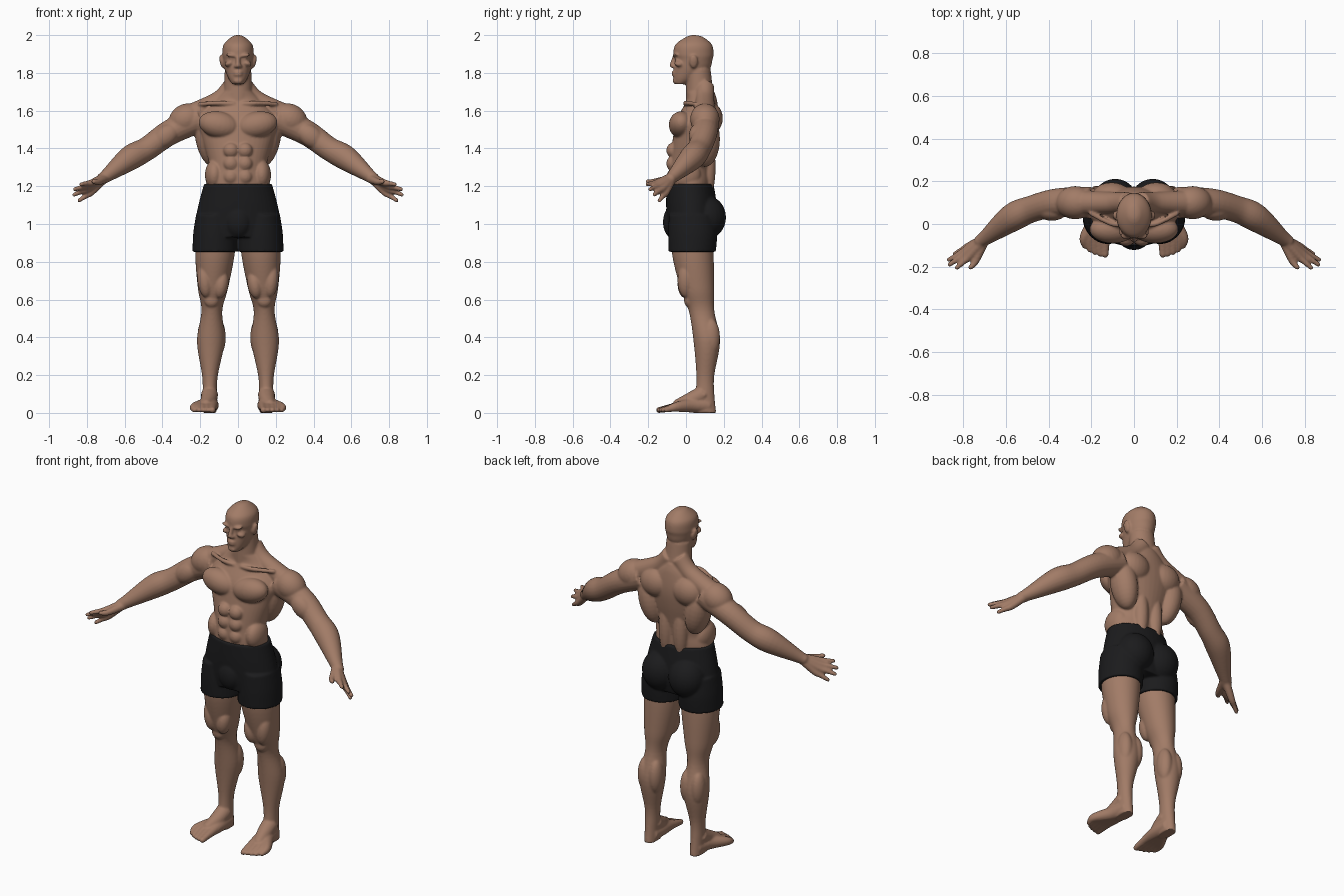
import bpy, bmesh
from math import cos, sin, pi
from mathutils import Vector, Matrix

cube = bpy.data.objects.get("Cube")
if cube:
    bpy.data.objects.remove(cube, do_unlink=True)


def material(name, colour, roughness):
    mat = bpy.data.materials.new(name)
    mat.use_nodes = True
    mat.diffuse_color = (*colour, 1)
    mat.roughness = roughness
    shader = mat.node_tree.nodes["Principled BSDF"]
    shader.inputs["Base Color"].default_value = (*colour, 1)
    shader.inputs["Roughness"].default_value = roughness
    return mat


def spline(keys, steps=6):
    """Smooth curve through key vectors of any length."""
    points = [Vector(key) for key in keys]
    last = len(points) - 1
    curve = []
    for i in range(last):
        start, end = points[i], points[i + 1]
        leave = (end - points[max(i - 1, 0)]) / 2
        arrive = (points[min(i + 2, last)] - start) / 2
        for step in range(steps):
            t = step / steps
            ease = t * t * (3 - 2 * t)
            curve.append(start.lerp(end, ease) + leave * t * (1 - t) ** 2
                         - arrive * t * t * (1 - t))
    return curve + [points[last]]


def bridge(bm, rings):
    """Join closed rings of points into a capped solid resting on the floor."""
    loops = [[bm.verts.new((p.x, p.y, max(p.z, 0))) for p in ring] for ring in rings]
    count = len(loops[0])
    for lower, upper in zip(loops, loops[1:]):
        for i in range(count):
            j = (i + 1) % count
            bm.faces.new((lower[i], lower[j], upper[j], upper[i]))
    bm.faces.new(loops[0][::-1])
    bm.faces.new(loops[-1])


def circle(count):
    return [(cos(2 * pi * i / count), sin(2 * pi * i / count)) for i in range(count)]


def stack(bm, sections, centre=0, lean=0):
    """Level oval sections: height, half width, front y, back y."""
    rings = []
    for z, half_width, front, back in spline(sections):
        middle = Vector((centre - lean * z * z, (front + back) / 2, z))
        depth = (back - front) / 2
        rings.append([middle + Vector((half_width * c, depth * s, 0)) for c, s in circle(40)])
    bridge(bm, rings)


def blob(bm, at, size, tilt=0):
    """Ellipsoid muscle, tilted about the front-back axis."""
    place = Matrix.Translation(at) @ Matrix.Rotation(tilt, 4, 'Y') @ Matrix.Diagonal((*size, 1))
    bmesh.ops.create_uvsphere(bm, u_segments=24, v_segments=16, radius=1, matrix=place)


def limb(bm, joints):
    """Round tube through joints: x, y, z, radius, with a rounded tip."""
    path = spline(joints)
    centres = [p.to_3d() for p in path]
    rings = []
    for i, centre in enumerate(centres):
        along = centres[min(i + 1, len(path) - 1)] - centres[max(i - 1, 0)]
        side = along.cross(Vector((0, 0, 1))).normalized()
        up = side.cross(along).normalized()
        rings.append([centre + path[i][3] * (side * c + up * s) for c, s in circle(20)])
    bridge(bm, rings)
    blob(bm, at=centres[-1], size=[path[-1][3]] * 3)


def finish(bm, name, mat, voxel, smoothing):
    """Mirror the half model and fuse its volumes into one soft surface."""
    bmesh.ops.recalc_face_normals(bm, faces=bm.faces)
    mesh = bpy.data.meshes.new(name)
    bm.to_mesh(mesh)
    bm.free()
    mesh.materials.append(mat)
    part = bpy.data.objects.new(name, mesh)
    bpy.context.collection.objects.link(part)
    mirror = part.modifiers.new("both sides", 'MIRROR')
    mirror.use_mirror_merge = False
    fuse = part.modifiers.new("fuse", 'REMESH')
    fuse.mode = 'VOXEL'
    fuse.voxel_size = voxel
    fuse.use_smooth_shade = True
    soften = part.modifiers.new("soften", 'SMOOTH')
    soften.iterations = smoothing


skin = material("skin", colour=(.36, .2, .135), roughness=.6)
cloth = material("black cloth", colour=(.011, .011, .012), roughness=.8)
body = bmesh.new()

# torso, neck and head
stack(body, [(1, .16, -.07, .12), (1.2, .17, -.09, .13), (1.3, .15, -.09, .135),
             (1.45, .19, -.07, .165), (1.55, .21, -.05, .175), (1.65, .13, 0, .165),
             (1.7, .08, 0, .15)])
stack(body, [(1.6, .085, 0, .165), (1.7, .075, 0, .145), (1.82, .07, 0, .13)])
stack(body, [(1.74, .03, -.06, 0), (1.77, .05, -.067, .06), (1.82, .07, -.065, .125),
             (1.87, .08, -.058, .14), (1.9, .083, -.067, .146), (1.95, .076, -.056, .137),
             (1.99, .035, 0, .09), (2, .01, .03, .05)])

# nose, lips, chin, brow, eyelid, cheek and ear
limb(body, [(0, -.06, 1.89, .01), (0, -.075, 1.84, .013)])
blob(body, at=(.012, -.067, 1.835), size=(.01, .012, .009))
for lip_height in (1.79, 1.804):
    blob(body, at=(0, -.064, lip_height), size=(.024, .012, .006))
blob(body, at=(0, -.055, 1.757), size=(.026, .016, .014))
blob(body, at=(.034, -.055, 1.892), size=(.032, .017, .009), tilt=-.15)
blob(body, at=(.033, -.047, 1.872), size=(.016, .012, .008))
blob(body, at=(.046, -.036, 1.85), size=(.026, .026, .016), tilt=.3)
blob(body, at=(.086, .04, 1.86), size=(.011, .022, .036), tilt=.2)

# chest, flank, shoulder blade, spine muscle and belly
blob(body, at=(.1, -.025, 1.525), size=(.11, .066, .07), tilt=-.2)
blob(body, at=(.155, .1, 1.45), size=(.07, .08, .15), tilt=.2)
blob(body, at=(.105, .125, 1.56), size=(.095, .07, .085))
blob(body, at=(.048, .115, 1.3), size=(.042, .042, .16))
blob(body, at=(.125, 0, 1.26), size=(.05, .08, .08))
for row in range(3):
    blob(body, at=(.037, -.07, 1.25 + .07 * row), size=(.04, .034, .04))

# neck slope and collar bone
limb(body, [(.03, .1, 1.73, .05), (.1, .1, 1.655, .05), (.26, .1, 1.57, .06)])
limb(body, [(.02, 0, 1.635, .012), (.1, 0, 1.64, .012), (.2, .05, 1.635, .012)])

# shoulder, arm, biceps and triceps
blob(body, at=(.275, .1, 1.555), size=(.095, .078, .08), tilt=.5)
limb(body, [(.2, .1, 1.56, .075), (.36, .1, 1.485, .067), (.48, .07, 1.4, .063),
            (.57, .03, 1.35, .066), (.69, -.06, 1.26, .037), (.72, -.08, 1.24, .03)])
for depth in (.06, .11):
    blob(body, at=(.385, depth, 1.465), size=(.08, .045, .055), tilt=.65)

# fingers fan out from the wrist, the middle ones reaching further
index_knuckle, little_knuckle = Vector((.77, -.15, 1.22)), Vector((.775, -.105, 1.17))
index_tip, little_tip = Vector((.83, -.205, 1.21)), Vector((.84, -.14, 1.125))
reach = Vector((.035, -.007, .003))
for finger in range(4):
    across = finger / 3
    extra = reach * sin(pi * across)
    knuckle = index_knuckle.lerp(little_knuckle, across) + extra / 2
    tip = index_tip.lerp(little_tip, across) + extra
    limb(body, [(.7, -.07, 1.25, .025), (*knuckle, .019),
                (*knuckle.lerp(tip, .5), .014), (*tip, .011)])
limb(body, [(.7, -.075, 1.24, .024), (.74, -.17, 1.223, .017), (.765, -.203, 1.225, .012)])

# leg
stack(body, [(1, .1, -.07, .13), (.85, .105, -.075, .145), (.66, .08, -.03, .15),
             (.54, .055, .015, .15), (.38, .073, .04, .18), (.2, .042, .055, .15),
             (.1, .037, .05, .15), (0, .036, .04, .16)], centre=.15, lean=.04)

# kneecap, thigh muscles, calf muscles and ankle bones
blob(body, at=(.14, .015, .6), size=(.04, .026, .042))
blob(body, at=(.09, 0, .68), size=(.04, .045, .075), tilt=-.15)
blob(body, at=(.175, 0, .7), size=(.04, .045, .09), tilt=.1)
for calf in (.105, .175):
    blob(body, at=(calf, .13, .4), size=(.04, .05, .1))
blob(body, at=(.152, .095, .095), size=(.046, .022, .02))

# foot: instep, then one strand from heel to tip for each toe
limb(body, [(.15, .09, .1, .045), (.155, .03, .07, .042), (.168, -.04, .045, .03)])
for toe in range(5):
    width = .016 if toe == 0 else .013
    spread = .135 + .024 * toe
    front = -.143 + .0025 * toe * toe
    limb(body, [(.147, .12, .04, .04), (.14 + .008 * toe, .03, .04, .038),
                (spread, -.06, .03, .024), (spread, front, .015, width)])

finish(body, "body", skin, voxel=.006, smoothing=5)

# shorts: hips, legs, front and seat
shorts = bmesh.new()
stack(shorts, [(1.212, .18, -.103, .146), (1.1, .21, -.105, .163), (1, .228, -.1, .165),
               (.93, .225, -.09, .15)])
stack(shorts, [(1.05, .1, -.09, .155), (.95, .115, -.094, .165), (.853, .119, -.092, .158)],
      centre=.122)
blob(shorts, at=(0, -.07, 1.01), size=(.07, .052, .085))
blob(shorts, at=(.088, .108, 1.035), size=(.105, .104, .115))
finish(shorts, "shorts", cloth, voxel=.007, smoothing=3)
